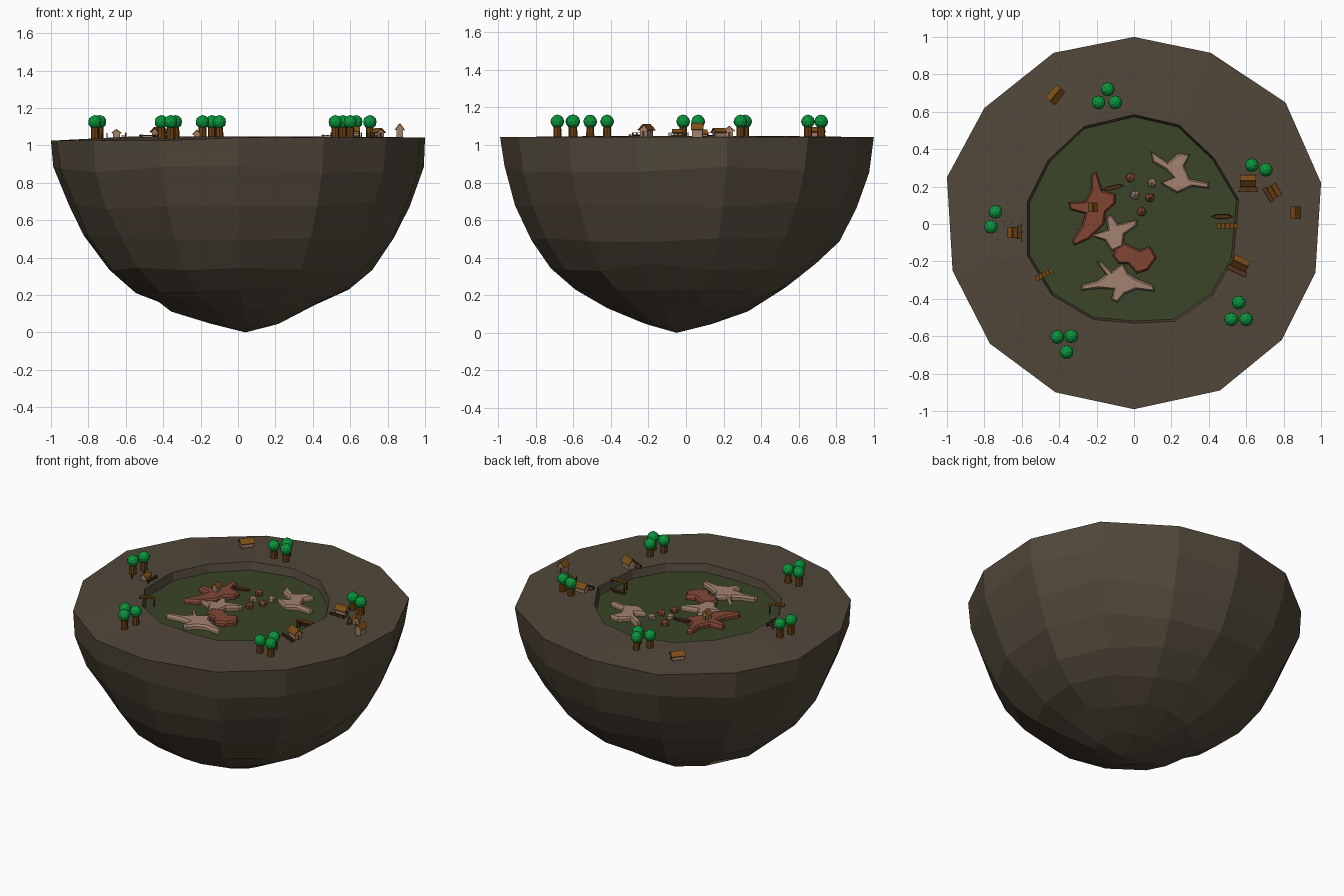
import bpy, bmesh, math, random
from mathutils import Matrix, Vector

if "Cube" in bpy.data.objects:
    bpy.data.objects.remove(bpy.data.objects["Cube"])

random.seed(4)
RIM, FLOOR = 1.047, 0.995


def mat(name, r, g, b):
    m = bpy.data.materials.new(name)
    m.diffuse_color = (r, g, b, 1)
    m.use_nodes = True
    m.node_tree.nodes["Principled BSDF"].inputs["Base Color"].default_value = m.diffuse_color
    return m


EARTH = mat("earth", .083, .064, .042)
MOSS = mat("moss_floor", .043, .058, .021)
TAN = mat("tan_stone", .36, .225, .16)
RED = mat("red_stone", .215, .062, .035)
LEAF = mat("leaf_green", .003, .30, .045)
BARK = mat("bark", .15, .053, .007)
WOOD = mat("roof_wood", .20, .075, .008)
DARK = mat("dark_wood", .085, .035, .012)


def finish(name, bm, m, loc=(0, 0, 0), rot=0.0):
    bmesh.ops.recalc_face_normals(bm, faces=bm.faces)
    me = bpy.data.meshes.new(name)
    bm.to_mesh(me)
    bm.free()
    me.materials.append(m)
    ob = bpy.data.objects.new(name, me)
    ob.location = loc
    ob.rotation_euler.z = math.radians(rot)
    bpy.context.collection.objects.link(ob)
    return ob


def add_box(bm, x, y, z, sx, sy, sz, roll=0.0):
    bmesh.ops.create_cube(bm, size=1, matrix=Matrix.Translation((x, y, z))
                          @ Matrix.Rotation(roll, 4, 'X') @ Matrix.Diagonal((sx, sy, sz, 1)))


# Island: outer and inner rim outlines, then rings tapering to a point
outer = [(0, 1), (.41, .915), (.81, .65), (1, .22), (.97, -.26), (.79, -.62), (.46, -.89),
         (0, -.99), (-.42, -.9), (-.77, -.64), (-.97, -.25), (-1, .25), (-.8, .62), (-.43, .915)]
inner = [(0, .585), (.24, .53), (.43, .35), (.56, .13), (.53, -.19), (.42, -.38), (.22, -.52),
         (0, -.53), (-.22, -.51), (-.44, -.38), (-.57, -.17), (-.57, .12), (-.46, .34), (-.27, .52)]
profile = [(.985, .87), (.915, .68), (.83, .5), (.71, .35), (.57, .23), (.39, .13), (.19, .05)]

bm = bmesh.new()
rings = [[bm.verts.new((x * .975, y * .975, FLOOR - .01)) for x, y in inner],
         [bm.verts.new((x, y, RIM)) for x, y in inner],
         [bm.verts.new((x, y, 1.042 if x > -.4 else 1.025)) for x, y in outer]]
for k, (s, z) in enumerate(profile):
    j = .022 if k < 6 else .005
    ring = []
    for x, y in outer:
        f = s * random.uniform(.985, 1.01)
        ring.append(bm.verts.new((x * f + .04 * (1 - s), y * f - .05 * (1 - s),
                                  z + random.uniform(-j, j))))
    rings.append(ring)
tip = bm.verts.new((.04, -.05, 0))
n = len(outer)
for a, b in zip(rings, rings[1:]):
    for i in range(n):
        bm.faces.new((a[i], a[(i + 1) % n], b[(i + 1) % n], b[i]))
for i in range(n):
    bm.faces.new((rings[-1][i], rings[-1][(i + 1) % n], tip))
finish("island", bm, EARTH)

# Mossy pit floor
bm = bmesh.new()
bm.faces.new([bm.verts.new((x * .985, y * .985, FLOOR)) for x, y in reversed(inner)])
finish("pit_floor", bm, MOSS)


# Branching stone outcrops, outlines in hundredths of a unit
def outcrop(name, m, pts):
    bm = bmesh.new()
    f = bm.faces.new([bm.verts.new((x / 100, y / 100, FLOOR - .008)) for x, y in pts])
    if f.normal.z < 0:
        f.normal_flip()
    f.normal_update()
    top = bmesh.ops.extrude_face_region(bm, geom=[f])["geom"]
    bmesh.ops.translate(bm, vec=(0, 0, .027), verts=[g for g in top if isinstance(g, bmesh.types.BMVert)])
    cap = [g for g in top if isinstance(g, bmesh.types.BMFace)]
    bm.normal_update()
    bmesh.ops.inset_region(bm, faces=cap, thickness=.01, depth=0)
    for v in {v for c in cap for v in c.verts}:
        v.co.z += .012
    finish(name, bm, m)


outcrop("north_east_outcrop", TAN, [
    (9, 39), (18, 33), (24, 38), (30, 37), (27, 31), (30, 24), (40, 22), (40, 19), (31, 20),
    (23, 16.5), (14, 22), (21, 25), (17, 29), (10, 33)])
outcrop("west_outcrop", RED, [
    (-23, 26), (-20, 27.5), (-17, 18), (-10, 16), (-10, 11), (-15, 6.5), (-16, 0), (-24, -8),
    (-32, -11.5), (-33, -9), (-28, -1), (-26, 5.5), (-34, 7.5), (-35, 11.5), (-26, 12), (-23, 18)])
outcrop("middle_outcrop", TAN, [
    (-15, 3.5), (-12, 5), (-8.5, 0), (2, 2.5), (1.5, -1), (-5, -5.5), (-6, -12), (-12, -14.5),
    (-15.5, -9), (-23.5, -6), (-14, -3)])
outcrop("centre_outcrop", RED, [
    (-9.5, -12.5), (-5, -10), (3, -14), (8.5, -12), (12, -18), (7.5, -24.5), (1.5, -26.5),
    (-3, -21.5), (-8.5, -21), (-11.5, -17)])
outcrop("south_outcrop", TAN, [
    (-20, -20), (-17, -20.5), (-12, -25.5), (-6, -21), (-3, -26.5), (2, -29.5), (10.5, -33),
    (11, -36), (1, -35), (-5, -37.5), (-9, -42), (-12, -40.5), (-11, -35), (-19, -34.5),
    (-28, -35.5), (-28, -32.5), (-19, -30), (-15, -27)])

# Loose boulders
for i, (x, y, m) in enumerate([(-.02, .25, RED), (.095, .22, TAN), (.005, .155, TAN),
                               (.085, .14, RED), (.04, .065, RED)]):
    bm = bmesh.new()
    bmesh.ops.create_icosphere(bm, subdivisions=1, radius=.028)
    for v in bm.verts:
        v.co *= random.uniform(.85, 1.1)
    finish(f"boulder_{i}", bm, m, (x, y, FLOOR + .01), i * 40)

# Trees
for i, (x, y) in enumerate([(-.14, .72), (-.19, .65), (-.1, .65), (.63, .315), (.705, .29),
                            (.56, -.42), (.52, -.51), (.6, -.51), (-.41, -.605), (-.335, -.6),
                            (-.36, -.685), (-.74, .065), (-.765, -.015)]):
    bm = bmesh.new()
    bmesh.ops.create_cone(bm, cap_ends=True, segments=8, radius1=.022, radius2=.02, depth=.08,
                          matrix=Matrix.Translation((0, 0, .035)))
    finish(f"tree_trunk_{i}", bm, BARK, (x, y, RIM - .008))
    bm = bmesh.new()
    bmesh.ops.create_icosphere(bm, subdivisions=2, radius=.037)
    finish(f"tree_crown_{i}", bm, LEAF, (x, y, 1.125))


# Huts: walls with gable ends, two sloping roof boards, optional porch with posts
def hut(tag, x, y, z, rot, w, d, h, porch):
    loc = (x, y, z)
    hw, hd, rise = w * .42, d * .36, h * .35
    bm = bmesh.new()
    ends = [[bm.verts.new((sx, py, pz)) for py, pz in
             ((-hd, 0), (hd, 0), (hd, h - rise), (0, h - .004), (-hd, h - rise))] for sx in (-hw, hw)]
    for e in ends:
        bm.faces.new(e)
    for k in range(5):
        bm.faces.new((ends[0][k], ends[0][(k + 1) % 5], ends[1][(k + 1) % 5], ends[1][k]))
    finish(f"hut_walls_{tag}", bm, TAN, loc, rot)
    bm = bmesh.new()
    slope = math.atan2(rise, hd)
    for s in (-1, 1):
        add_box(bm, 0, s * d / 4, h - rise * .6, w, d / 2 / math.cos(slope), .006, -s * slope)
    finish(f"hut_roof_{tag}", bm, WOOD, loc, rot)
    bm = bmesh.new()
    add_box(bm, hw + .001, 0, h * .25, .004, d * .22, h * .5)
    if porch:
        add_box(bm, 0, -d * .75, .008, w * 1.2, d * .45, .006)
        for px in (-.58, 0, .58):
            add_box(bm, px * w, -d * .95, .01, .005, .005, .03)
        add_box(bm, 0, -d * .95, .022, w * 1.2, .004, .004)
    finish(f"hut_porch_{tag}", bm, DARK, loc, rot)


Z = RIM - .004
hut("north", -.42, .69, Z, 50, .09, .06, .05, False)
hut("east_a", .61, .23, Z, 0, .085, .06, .055, True)
hut("east_b", .75, .175, Z, -60, .07, .05, .045, True)
hut("east_c", .865, .06, Z, 90, .065, .05, .07, False)
hut("south_east", .57, -.21, Z, -25, .09, .06, .065, True)
hut("west", -.65, -.045, Z, 90, .06, .05, .04, True)
hut("pit", -.22, .09, 1.03, 90, .05, .045, .05, False)


# Piers over the pit edge: planks on posts
def pier(tag, x, y, rot, length):
    bm = bmesh.new()
    for k in range(5):
        add_box(bm, (k - 2) * length / 5, 0, 0, length / 5 - .003, .03, .006)
    finish(f"pier_planks_{tag}", bm, WOOD, (x, y, RIM + .006), rot)
    bm = bmesh.new()
    for px in (-.42, .42):
        for py in (-.012, .012):
            add_box(bm, px * length, py, -.02, .006, .006, .06)
    finish(f"pier_posts_{tag}", bm, DARK, (x, y, RIM), rot)


pier("east", .5, -.01, 0, .11)
pier("west", -.48, -.27, 27, .1)

# Small boats: pointed hulls with a hollow top
for tag, x, y, rot in (("east", .47, .04, 0), ("pit", -.11, .195, 12)):
    bm = bmesh.new()
    f = bm.faces.new([bm.verts.new((px, py, .018)) for px, py in
                      ((-.06, 0), (-.03, -.012), (.03, -.012), (.06, 0), (.03, .012), (-.03, .012))])
    low = bmesh.ops.extrude_face_region(bm, geom=[f])["geom"]
    for v in low:
        if isinstance(v, bmesh.types.BMVert):
            v.co = Vector((v.co.x * .8, v.co.y * .6, 0))
    bm.normal_update()
    bmesh.ops.inset_region(bm, faces=[f], thickness=.003, depth=0)
    for v in f.verts:
        v.co.z -= .01
    finish(f"boat_{tag}", bm, DARK, (x, y, FLOOR + .002 if tag == "east" else 1.02), rot)

# Fence posts near the western hut
bm = bmesh.new()
for px, py in ((-.73, -.08), (-.7, .01), (-.65, .01), (-.6, .0), (-.6, -.04), (-.6, -.09)):
    add_box(bm, px, py, RIM + .005, .006, .006, .03)
finish("west_fence_posts", bm, DARK)
